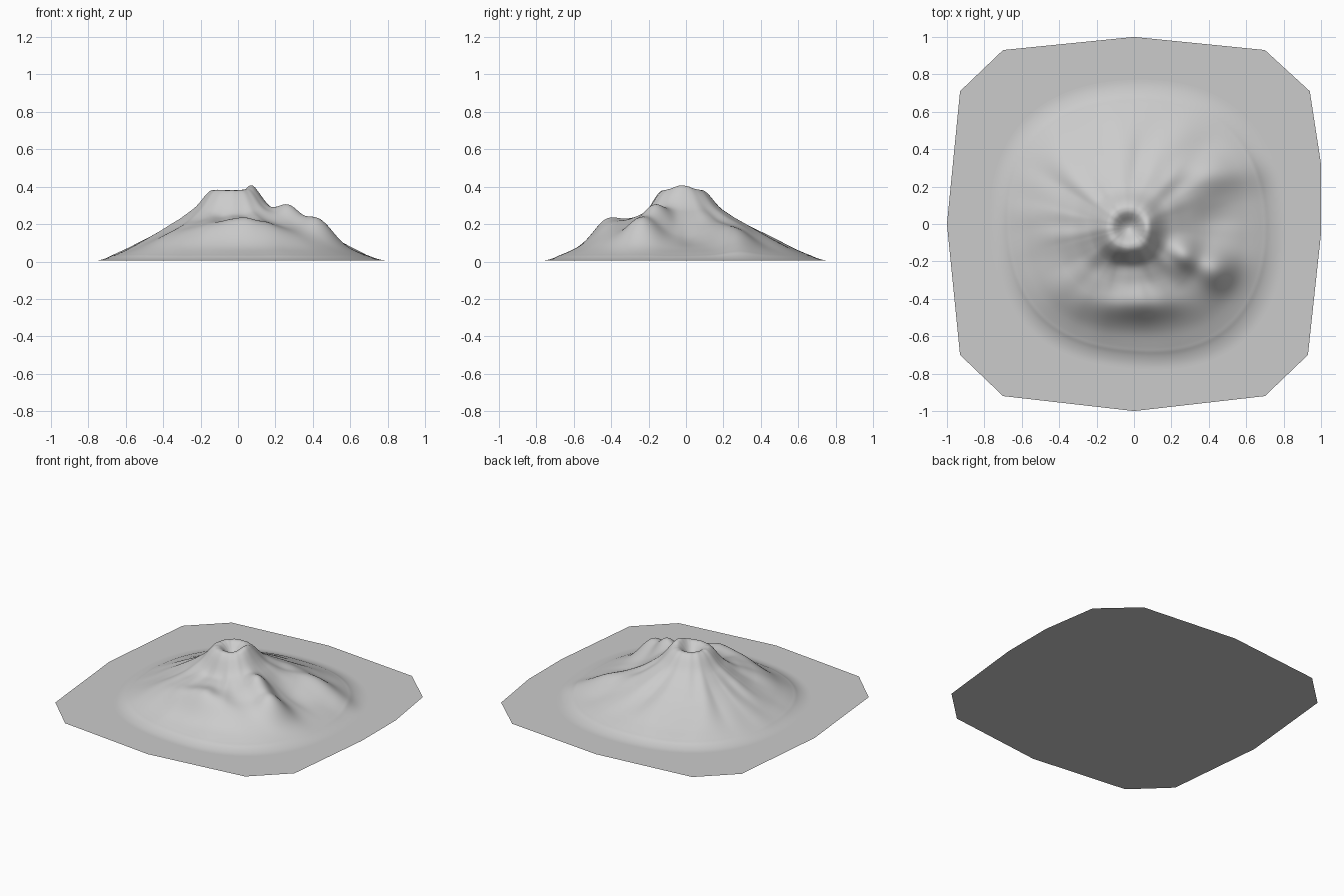
import bpy, bmesh, math
from mathutils import Vector, noise

if "Cube" in bpy.data.objects:
    bpy.data.objects.remove(bpy.data.objects["Cube"])

rock = bpy.data.materials.new("grey rock")
rock.use_nodes = True
GREY = (0.6, 0.6, 0.6, 1)
rock.diffuse_color = GREY
rock.node_tree.nodes["Principled BSDF"].inputs["Base Color"].default_value = GREY

GROUND = 0.005
CENTRE = Vector((-0.03, -0.02))
RINGS, SPOKES = 110, 220

# Foot distance in eight directions, counter-clockwise from +x
FOOT = [0.84, 0.86, 0.79, 0.8, 0.74, 0.76, 0.75, 0.86]
# Slope from crater floor over the rim to the foot: distance, height
SLOPE = [(0, 0.32), (0.03, 0.33), (0.07, 0.37), (0.1, 0.383), (0.13, 0.37), (0.2, 0.285),
         (0.3, 0.215), (0.4, 0.16), (0.5, 0.112), (0.6, 0.065), (0.7, 0.025), (0.8, 0)]
# Swellings and hollows: x, y, width along x, width along y, height
BUMPS = [(0.07, -0.02, 0.04, 0.06, 0.025),    # high side of rim
         (0.27, -0.17, 0.08, 0.09, 0.085),    # second peak
         (0.43, -0.25, 0.11, 0.11, 0.10),     # shoulder of second peak
         (0.02, -0.43, 0.24, 0.09, 0.075),    # south shelf
         (-0.33, -0.36, 0.14, 0.12, 0.03),    # south-west shelf
         (-0.05, -0.22, 0.15, 0.06, -0.03),   # hollow below the cone
         (0.45, 0.27, 0.22, 0.10, 0.05),      # north-east ridge
         (0.42, 0.02, 0.15, 0.10, -0.04)]     # east valley


def cubic(a, b, c, d, t):
    return b + 0.5 * t * (c - a + t * (2 * a - 5 * b + 4 * c - d + t * (3 * (b - c) + d - a)))


def foot_radius(angle):
    s = angle / math.tau * len(FOOT)
    i = int(s)
    n = len(FOOT)
    return cubic(*(FOOT[(i + k) % n] for k in (-1, 0, 1, 2)), s - i)


def slope_height(r):
    for (r0, h0), (r1, h1) in zip(SLOPE, SLOPE[1:]):
        if r <= r1:
            return h0 + (h1 - h0) * (r - r0) / (r1 - r0)
    return 0


def height(x, y, angle, r, foot):
    # Stretch only the outer flanks so the crater stays round
    stretch = 1 + (0.8 / foot - 1) * min(1, r / 0.4)
    rr = r * stretch
    h = sum(slope_height(max(0, rr + d)) for d in (-0.02, -0.01, 0, 0.01, 0.02)) / 5
    for bx, by, wx, wy, amount in BUMPS:
        h += amount * math.exp(-((x - bx) / wx) ** 2 - ((y - by) / wy) ** 2)
    # Shallow gullies running downhill
    u = r / foot
    gully = noise.noise(Vector((math.cos(angle) * 4, math.sin(angle) * 4, r * 3)))
    h += 0.016 * gully * math.sin(math.pi * min(1, u)) ** 2
    return max(0, h) * min(1, (1 - u) * 8)


def make_object(name, bm):
    mesh = bpy.data.meshes.new(name)
    bm.to_mesh(mesh)
    bm.free()
    mesh.materials.append(rock)
    obj = bpy.data.objects.new(name, mesh)
    bpy.context.collection.objects.link(obj)
    return obj


# Volcano surface, woven from rings round the crater
bm = bmesh.new()
top = bm.verts.new((CENTRE.x, CENTRE.y, GROUND + height(*CENTRE, 0, 0, FOOT[0])))
rings = []
for i in range(1, RINGS + 1):
    ring = []
    for j in range(SPOKES):
        angle = math.tau * j / SPOKES
        foot = foot_radius(angle)
        r = foot * (i / RINGS) ** 1.2
        x, y = CENTRE.x + r * math.cos(angle), CENTRE.y + r * math.sin(angle)
        ring.append(bm.verts.new((x, y, GROUND + height(x, y, angle, r, foot))))
    rings.append(ring)
for j in range(SPOKES):
    k = (j + 1) % SPOKES
    bm.faces.new((top, rings[0][j], rings[0][k]))
    for inner, outer in zip(rings, rings[1:]):
        bm.faces.new((inner[j], outer[j], outer[k], inner[k]))
for face in bm.faces:
    face.smooth = True
make_object("volcano", bm)

# Flat ground sheet with clipped corners
OUTLINE = [(0, 1), (-0.7, 0.93), (-0.93, 0.71), (-1, 0), (-0.93, -0.7), (-0.7, -0.92), (0, -1),
           (0.7, -0.92), (0.93, -0.7), (1, -0.05), (1, 0.32), (0.94, 0.71), (0.7, 0.93)]
bm = bmesh.new()
bm.faces.new([bm.verts.new((x, y, GROUND)) for x, y in OUTLINE])
make_object("ground", bm)
